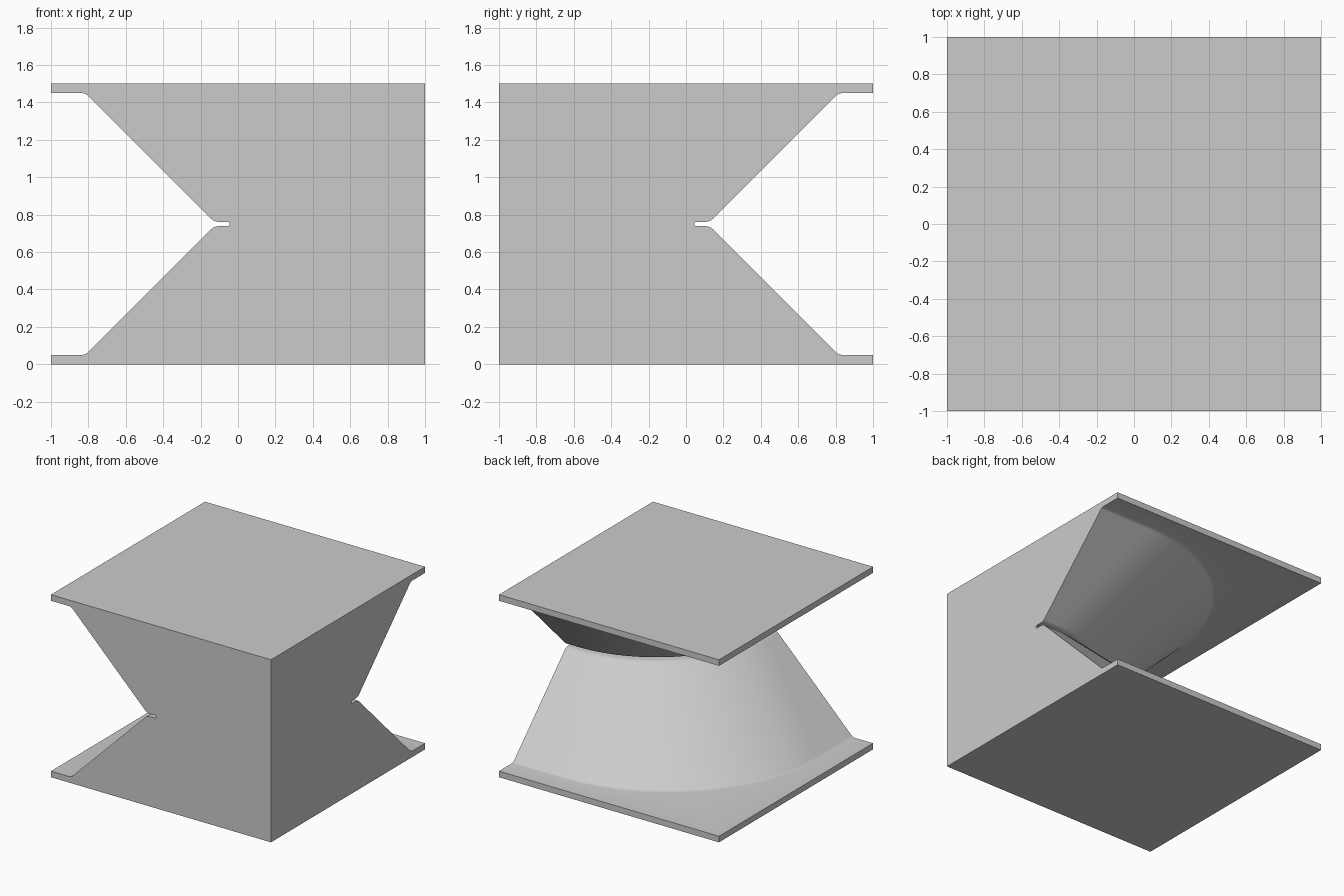
import bpy, bmesh
from math import sin, cos, pi

if "Cube" in bpy.data.objects:
    bpy.data.objects.remove(bpy.data.objects["Cube"])

N = 64  # even, so one column lands on the plate corner


def ring(r, square=False):
    """Outline around the corner axis (1,-1): straight start, rounded or square corner."""
    c = 0.46 if square else 0.10 + 0.514 * (r - 1.12)
    R = r - c
    pts = [(r, 0.0)]
    for i in range(N + 1):
        a = pi / 2 * i / N
        k = R / max(cos(a), sin(a)) if square else R
        pts.append((c + k * cos(a), c + k * sin(a)))
    pts.append((0.0, r))
    return pts


# lower half profile: plate edge, fillet, slope, fillet, waist slot (radius, z)
half = [(1.832, 0.05), (1.818, 0.053), (1.805, 0.062),
        (1.141, 0.724), (1.128, 0.733), (1.11, 0.738),
        (1.052, 0.738), (1.046, 0.743)]
levels = [(ring(2, True), 0.0), (ring(2, True), 0.05)] + [(ring(r), z) for r, z in half]
levels += [(p, 1.5 - z) for p, z in reversed(levels)]

# loft of all levels
bm = bmesh.new()
rows = [[bm.verts.new((1 - u, v - 1, z)) for u, v in pts] for pts, z in levels]
for a, b in zip(rows, rows[1:]):
    for i in range(len(a) - 1):
        bm.faces.new((a[i], a[i + 1], b[i + 1], b[i]))

# flat cut walls, top and bottom
low = bm.verts.new((1, -1, 0))
high = bm.verts.new((1, -1, 1.5))
for col in (0, -1):
    bm.faces.new([low] + [row[col] for row in rows] + [high])
bm.faces.new([low] + rows[0])
bm.faces.new([high] + rows[-1])
bmesh.ops.recalc_face_normals(bm, faces=bm.faces)

mesh = bpy.data.meshes.new("waisted_corner_block")
bm.to_mesh(mesh)
bm.free()
obj = bpy.data.objects.new("waisted_corner_block", mesh)
bpy.context.collection.objects.link(obj)
bpy.context.view_layer.objects.active = obj
obj.select_set(True)
bpy.ops.object.shade_smooth_by_angle(angle=0.5)
